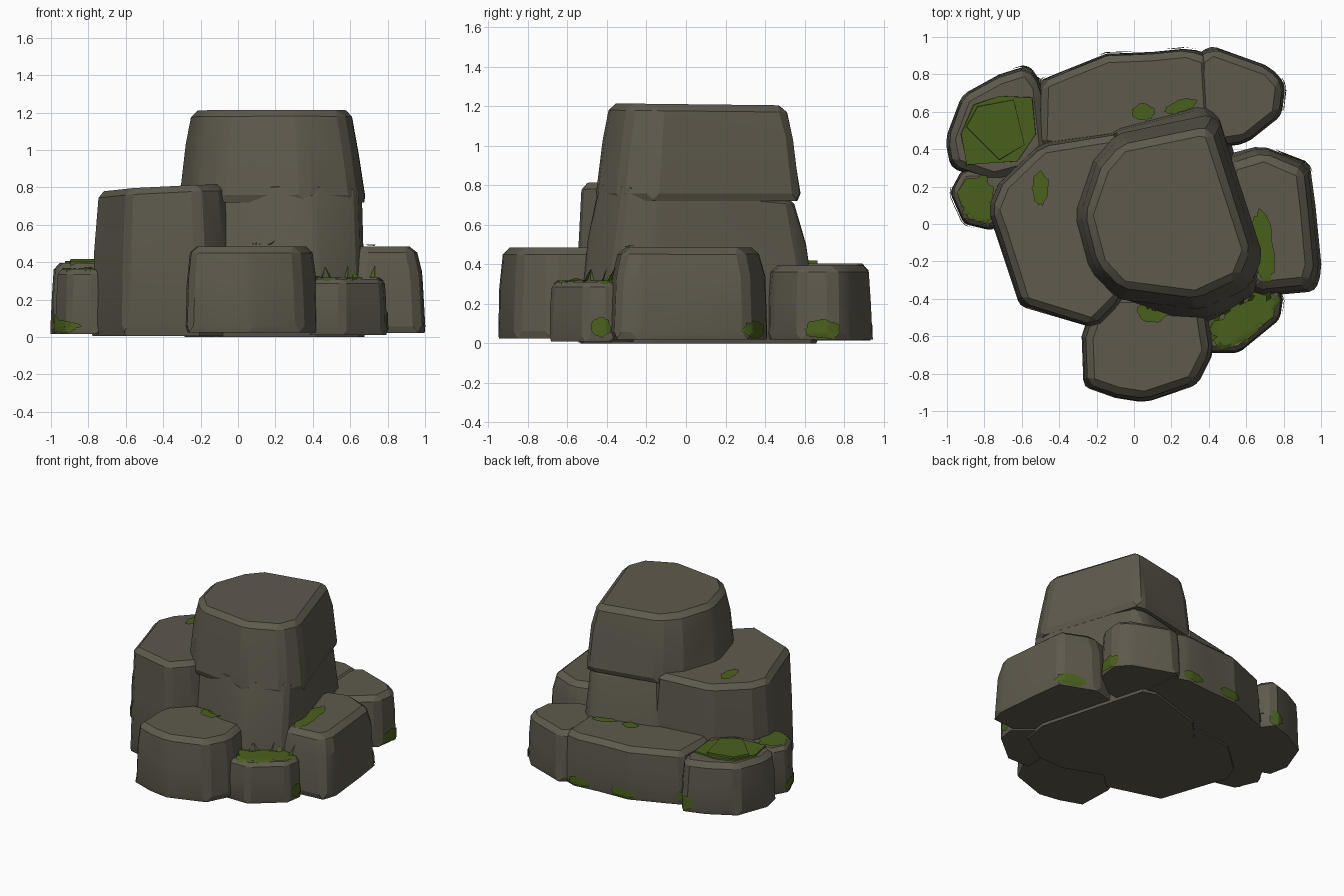
import bpy, bmesh, math, random
from mathutils import Vector
from mathutils.bvhtree import BVHTree

if "Cube" in bpy.data.objects:
    bpy.data.objects.remove(bpy.data.objects["Cube"])

random.seed(4)


def material(name, rgb):
    m = bpy.data.materials.new(name)
    m.diffuse_color = (*rgb, 1)
    m.use_nodes = True
    m.node_tree.nodes["Principled BSDF"].inputs["Base Color"].default_value = m.diffuse_color
    return m


STONE = material("brown grey stone", (0.112, 0.101, 0.074))
MOSS = material("moss green", (0.068, 0.118, 0.012))
trees = []


def finish(bm, name, mat):
    me = bpy.data.meshes.new(name)
    bm.to_mesh(me)
    ob = bpy.data.objects.new(name, me)
    bpy.context.collection.objects.link(ob)
    me.materials.append(mat)
    bpy.context.view_layer.objects.active = ob
    ob.select_set(True)
    bpy.ops.object.shade_smooth_by_angle(angle=math.radians(16))
    ob.select_set(False)
    return ob


def rock(name, outline, z0, z1, top=(0.93, 0.93), mid=(0.98, 0.98), tilt=(0, 0), bevel=0.035,
         low=0.97, mat=STONE):
    """Chiselled boulder: stacked outline rings, tilted top, chamfered edges."""
    c = sum((Vector(p) for p in outline), Vector((0, 0))) / len(outline)
    bm = bmesh.new()
    rings = []
    h = z1 - z0
    for t, s in ((0, (low, low)), (0.08, (1, 1)), (0.6, mid), (1, top)):
        ring = []
        for p in outline:
            d = Vector(p) - c
            j = random.uniform(-0.015, 0.012) if t == 0.6 else 0
            q = c + Vector((d.x * (s[0] + j), d.y * (s[1] + j)))
            z = z0 + h * t + t * (tilt[0] * d.x + tilt[1] * d.y)
            if t == 0.6:
                z += random.uniform(-0.1, 0.1) * h
            ring.append(bm.verts.new((q.x, q.y, z)))
        rings.append(ring)
    n = len(outline)
    bm.faces.new(rings[0])
    bm.faces.new(rings[-1])
    for a, b in zip(rings, rings[1:]):
        for i in range(n):
            k = (i + 1) % n
            bm.faces.new((a[i], a[k], b[k], b[i]))
    bmesh.ops.recalc_face_normals(bm, faces=bm.faces)
    sharp = [e for e in bm.edges if e.calc_face_angle(0) > math.radians(24)
             and max(v.co.z for v in e.verts) > z0 + 0.1 * h]
    if bevel:
        bmesh.ops.bevel(bm, geom=sharp, offset=bevel, segments=1, profile=0.5,
                        affect='EDGES', clamp_overlap=True)
    bmesh.ops.triangulate(bm, faces=[f for f in bm.faces if len(f.verts) == 4])
    trees.append(BVHTree.FromBMesh(bm))
    bm.normal_update()
    ob = finish(bm, name, mat)
    bm.free()
    return ob


def moss_patch(name, centre, direction, width, height, turn=0, back=0.0):
    """Thin moss skin cast along a direction onto the stone."""
    d = Vector(direction).normalized()
    u = d.cross(Vector((0, 0, 1)))
    u = u.normalized() if u.length > 0.1 else Vector((1, 0, 0))
    v = Vector((0, 1, 0)) if d.z < -0.9 else u.cross(d).normalized()
    u, v = (u * math.cos(turn) + v * math.sin(turn),
            v * math.cos(turn) - u * math.sin(turn))
    wob = [random.uniform(0.85, 1.1) for _ in range(24)]
    bm = bmesh.new()

    def cast(i, r):
        a = i * math.tau / 24
        o = (Vector(centre) + u * math.cos(a) * r * width / 2
             + v * math.sin(a) * r * height / 2 - d * back)
        hits = [t.ray_cast(o, d) for t in trees]
        hits = [x for x in hits if x[0] is not None]
        if not hits:
            return None
        x = min(hits, key=lambda q: q[3])
        return bm.verts.new(x[0] - d * 0.009)

    hub = cast(0, 0)
    rings = [[cast(i, k / 7 * wob[i]) for i in range(24)] for k in range(1, 8)]
    quads = [(hub, rings[0][i], rings[0][(i + 1) % 24]) for i in range(24)]
    for a, b in zip(rings, rings[1:]):
        quads += [(a[i], b[i], b[(i + 1) % 24], a[(i + 1) % 24]) for i in range(24)]
    for q in quads:
        if None in q:
            continue
        f = bm.faces.new(q)
        f.normal_update()
        if f.normal.dot(d) > 0:
            f.normal_flip()
        if f.normal.dot(d) > -0.5:              # drop skins bridging two boulders
            bm.faces.remove(f)
    bmesh.ops.delete(bm, geom=[p for p in bm.verts if not p.link_faces], context='VERTS')
    finish(bm, name, MOSS)
    bm.free()


# Central column: wide lower block with a capping block
rock("column_base", [(-0.3, 0.05), (-0.14, -0.42), (0.2, -0.55), (0.42, -0.54), (0.66, -0.39),
     (0.69, -0.18), (0.46, 0.65), (0.36, 0.68), (-0.1, 0.54), (-0.27, 0.35)],
     0.0, 0.78, top=(0.95, 0.8), mid=(0.97, 0.91), tilt=(0, -0.08), bevel=0.025)
rock("column_cap", [(-0.32, 0.05), (-0.24, -0.25), (-0.1, -0.4), (0.36, -0.46), (0.62, -0.34),
     (0.69, -0.17), (0.45, 0.57), (0.38, 0.58), (-0.1, 0.48), (-0.22, 0.34)],
     0.72, 1.21, top=(0.86, 0.86), mid=(0.94, 0.93), low=0.97, tilt=(0, -0.01))

# Tall shoulder boulder on the left
rock("left_shoulder", [(-0.79, 0.08), (-0.74, -0.05), (-0.61, -0.44), (-0.2, -0.56), (-0.05, -0.42),
     (0.05, 0.1), (-0.05, 0.5), (-0.5, 0.43), (-0.73, 0.22)],
     0.005, 0.795, top=(0.91, 0.96), mid=(0.98, 0.99), tilt=(0.04, -0.02))

# Low ring of boulders
rock("front_boulder", [(-0.28, -0.6), (-0.27, -0.87), (-0.1, -0.93), (0.06, -0.955), (0.34, -0.86),
     (0.43, -0.68), (0.38, -0.35), (-0.2, -0.35)], 0.025, 0.485, top=(0.92, 0.9))
rock("right_boulder", [(0.45, 0.36), (0.68, 0.42), (0.94, 0.32), (0.97, 0.1), (1.005, -0.25),
     (0.97, -0.36), (0.64, -0.39), (0.4, -0.2)], 0.02, 0.485, top=(0.78, 0.88), mid=(0.93, 0.97))
rock("back_right_boulder", [(0.3, 0.5), (0.33, 0.9), (0.41, 0.955), (0.73, 0.84), (0.81, 0.75),
     (0.79, 0.58), (0.6, 0.43), (0.4, 0.4)], 0.02, 0.395)
rock("back_boulder", [(-0.53, 0.4), (-0.52, 0.76), (-0.4, 0.81), (-0.15, 0.91), (0.1, 0.92),
     (0.3, 0.94), (0.42, 0.9), (0.45, 0.4), (0, 0.3)], 0.015, 0.405, top=(0.94, 0.94))
rock("back_left_boulder", [(-0.44, 0.3), (-0.49, 0.75), (-0.56, 0.85), (-0.72, 0.8), (-0.92, 0.69),
     (-1.01, 0.45), (-0.98, 0.3), (-0.75, 0.22)], 0.015, 0.395)
rock("small_left_boulder", [(-0.65, 0.3), (-0.92, 0.29), (-0.985, 0.17), (-0.91, 0.0), (-0.76, -0.035),
     (-0.6, 0.1)], 0.015, 0.36, bevel=0.025)
rock("small_right_boulder", [(0.38, -0.69), (0.56, -0.69), (0.78, -0.51), (0.8, -0.38), (0.6, -0.2),
     (0.38, -0.4)], 0.01, 0.31, top=(0.94, 0.94), bevel=0.025)

# Moss skins on upward faces: start point, size, turn
for i, (x, y, z, w, h, a) in enumerate([
        (-0.84, 0.12, 0.41, 0.2, 0.29, 0), (0.58, -0.49, 0.38, 0.46, 0.26, 0.7),
        (-0.5, 0.19, 1, 0.09, 0.18, 0), (0.05, 0.6, 0.45, 0.12, 0.09, 0),
        (0.25, 0.63, 0.45, 0.18, 0.07, 0.3), (0.69, -0.12, 0.52, 0.12, 0.38, 0.12),
        (0.1, -0.47, 0.51, 0.18, 0.11, 0)]):
    moss_patch(f"top_moss_{i + 1}", (x, y, z), (0, 0, -1), w, h, a)

# Moss growing at the feet of the boulders: position, outward angle, size
for i, (x, y, z, deg, w, h) in enumerate([
        (-0.91, 0.06, 0.055, 235, 0.2, 0.07), (0.8, -0.43, 0.08, -15, 0.1, 0.1),
        (0.9, 0.37, 0.07, 35, 0.2, 0.09), (0.8, 0.69, 0.07, 5, 0.18, 0.1),
        (0.25, 0.93, 0.06, 95, 0.18, 0.07), (-0.1, 0.9, 0.06, 100, 0.2, 0.07),
        (-0.57, 0.84, 0.08, 112, 0.15, 0.11), (-0.97, 0.14, 0.07, 185, 0.12, 0.1)]):
    r = math.radians(deg)
    moss_patch(f"foot_moss_{i + 1}", (x, y, z), (-math.cos(r), -math.sin(r), 0), w, h, back=3)

# Layered mossy slabs on the back left boulder
rock("back_left_moss", [(-0.9, 0.31), (-0.62, 0.33), (-0.52, 0.48), (-0.54, 0.68), (-0.72, 0.69),
     (-0.86, 0.64), (-0.93, 0.48)], 0.37, 0.405, bevel=0, top=(0.97, 0.97), mat=MOSS)
rock("back_left_moss_slab", [(-0.9, 0.52), (-0.72, 0.34), (-0.58, 0.42), (-0.64, 0.67), (-0.84, 0.63)],
     0.39, 0.418, bevel=0, top=(0.97, 0.97), mat=MOSS)
